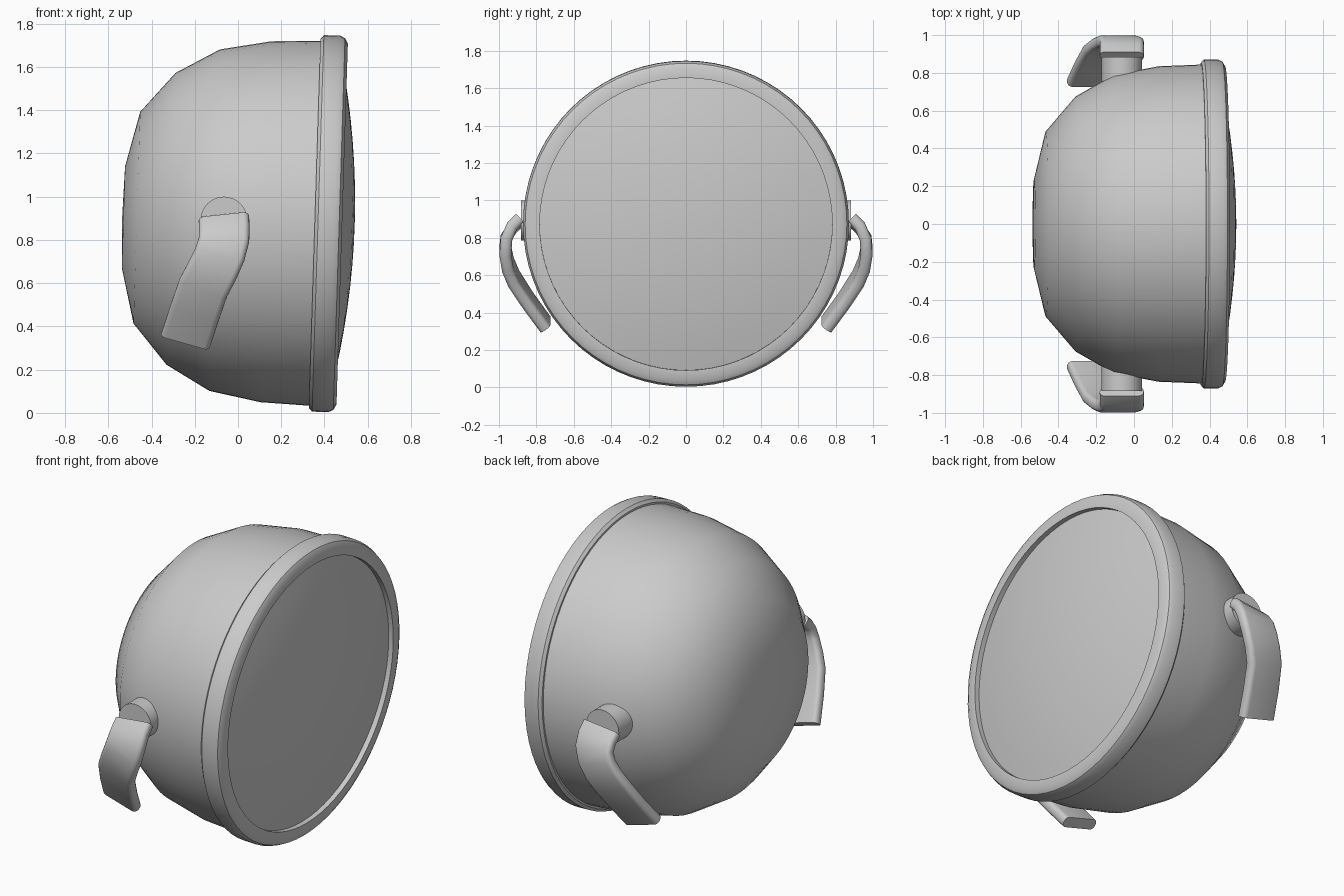
import bpy, bmesh, math
from mathutils import Vector, Matrix

cube = bpy.data.objects.get("Cube")
if cube:
    bpy.data.objects.remove(cube, do_unlink=True)

# One plain grey for the whole lamp
grey = bpy.data.materials.new("light_grey")
colour = (0.6, 0.6, 0.6, 1)
grey.use_nodes = True
grey.diffuse_color = colour
grey.node_tree.nodes["Principled BSDF"].inputs["Base Color"].default_value = colour

TILT = Matrix.Translation((0, 0, 0.888)) @ Matrix.Rotation(math.radians(1.8), 4, 'Y')


def finish(name, bm, matrix=None, angle=40):
    bmesh.ops.remove_doubles(bm, verts=bm.verts, dist=0.0001)
    bmesh.ops.recalc_face_normals(bm, faces=bm.faces)
    mesh = bpy.data.meshes.new(name)
    bm.to_mesh(mesh)
    bm.free()
    mesh.materials.append(grey)
    obj = bpy.data.objects.new(name, mesh)
    bpy.context.collection.objects.link(obj)
    if matrix:
        obj.matrix_world = matrix
    bpy.ops.object.select_all(action='DESELECT')
    obj.select_set(True)
    bpy.context.view_layer.objects.active = obj
    bpy.ops.object.shade_smooth_by_angle(angle=math.radians(angle))
    return obj


def lathe(name, profile, closed=False, angle=40):
    """Spin (position along axis, radius) points round the x axis."""
    bm = bmesh.new()
    verts = [bm.verts.new((x, 0, r)) for x, r in profile]
    edges = [bm.edges.new(p) for p in zip(verts, verts[1:])]
    if closed:
        edges.append(bm.edges.new((verts[-1], verts[0])))
    bmesh.ops.spin(bm, geom=verts + edges, cent=(0, 0, 0), axis=(1, 0, 0),
                   angle=math.tau, steps=72, use_merge=True)
    return finish(name, bm, TILT, angle)


# Bowl-shaped housing
lathe("housing", [(-0.536, 0), (-0.53, 0.235), (-0.468, 0.49), (-0.31, 0.675),
                  (-0.108, 0.79), (0.13, 0.835), (0.38, 0.845)])

# Rim ring with bevelled outer corners
lathe("rim", [(0.355, 0.835), (0.355, 0.855), (0.37, 0.871), (0.445, 0.871),
              (0.468, 0.86), (0.482, 0.835), (0.482, 0.782), (0.44, 0.782)],
      closed=True, angle=30)

# Shallow domed lens
lathe("lens", [(0.54 - 0.088 * (r / 0.782) ** 2, r)
               for r in [0.782 * i / 8 for i in range(9)]])

# Bracket path: centre point and sideways lean of the strip in degrees
ARM_PATH = [((-0.065, 0.888, 0.895), 6), ((-0.063, 0.93, 0.855), 4),
            ((-0.065, 0.96, 0.80), -4), ((-0.085, 0.966, 0.73), -14),
            ((-0.12, 0.952, 0.655), -20), ((-0.16, 0.92, 0.58), -20),
            ((-0.20, 0.845, 0.465), -17), ((-0.242, 0.752, 0.338), -16)]


def strip_section(half_width, half_depth, radius, steps=4):
    points = []
    for corner, (sx, sy) in enumerate([(1, 1), (-1, 1), (-1, -1), (1, -1)]):
        for i in range(steps + 1):
            a = (corner + i / steps) * math.pi / 2
            points.append((sx * (half_width - radius) + radius * math.cos(a),
                           sy * (half_depth - radius) + radius * math.sin(a)))
    return points


def bracket(name, side):
    bm = bmesh.new()
    centres = [Vector(p) for p, lean in ARM_PATH]
    rings = []
    for i, (p, lean) in enumerate(ARM_PATH):
        along = centres[min(i + 1, len(centres) - 1)] - centres[max(i - 1, 0)]
        a = math.radians(lean)
        across = Vector((math.cos(a), 0, math.sin(a)))
        out = along.cross(across).normalized()
        ring = []
        for u, v in strip_section(0.117, 0.032, 0.026):
            co = centres[i] + across * u + out * v
            ring.append(bm.verts.new((co.x, co.y * side, co.z)))
        rings.append(ring)
    for a, b in zip(rings, rings[1:]):
        for j in range(len(a)):
            k = (j + 1) % len(a)
            bm.faces.new((a[j], a[k], b[k], b[j]))
    bm.faces.new(rings[0])
    bm.faces.new(rings[-1])
    finish(name, bm)


# Pivot pins and bent brackets on both sides
for label, side in (("left", 1), ("right", -1)):
    bm = bmesh.new()
    bmesh.ops.create_cone(bm, cap_ends=True, segments=32, radius1=0.108,
                          radius2=0.108, depth=0.2)
    place = Matrix.Translation((-0.065, side * 0.783, 0.892))
    finish(label + "_pivot", bm, place @ Matrix.Rotation(math.pi / 2, 4, 'X'))
    bracket(label + "_bracket", side)
